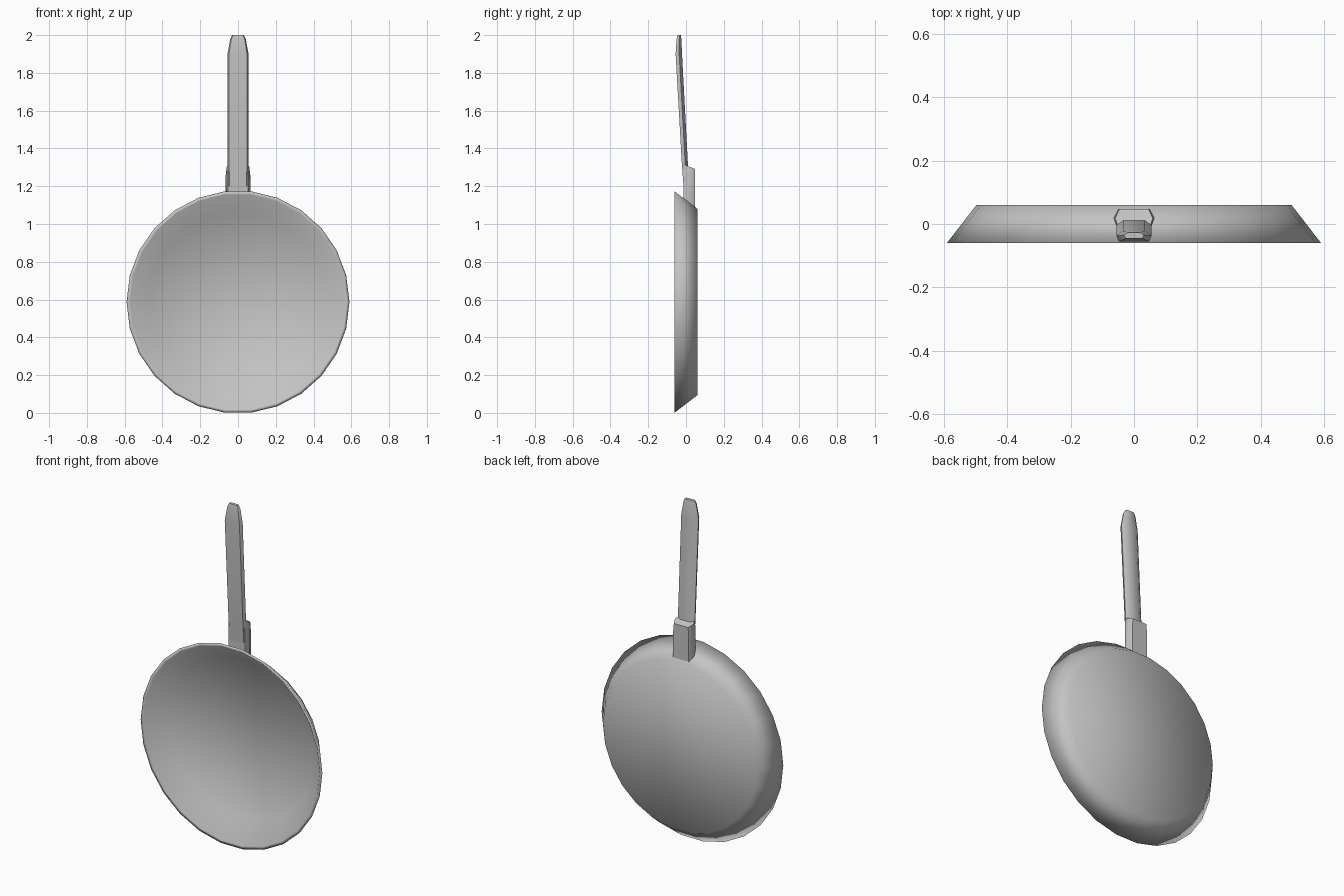
import bpy, bmesh
from math import cos, sin, tau, radians

cube = bpy.data.objects.get("Cube")
if cube:
    bpy.data.objects.remove(cube, do_unlink=True)

metal = bpy.data.materials.new("grey_metal")
metal.use_nodes = True
metal.diffuse_color = (0.55, 0.55, 0.55, 1)
metal.node_tree.nodes["Principled BSDF"].inputs["Base Color"].default_value = metal.diffuse_color


def loft(name, rings, sharp=None):
    """Skin a list of equal-length point rings and cap both ends."""
    bm = bmesh.new()
    loops = [[bm.verts.new(p) for p in ring] for ring in rings]
    for a, b in zip(loops, loops[1:]):
        for i in range(len(a)):
            j = (i + 1) % len(a)
            bm.faces.new((a[i], a[j], b[j], b[i]))
    bm.faces.new(loops[0])
    bm.faces.new(loops[-1])
    bmesh.ops.recalc_face_normals(bm, faces=bm.faces)
    for f in bm.faces:
        f.smooth = True
    mesh = bpy.data.meshes.new(name)
    bm.to_mesh(mesh)
    bm.free()
    if sharp:
        mesh.set_sharp_from_angle(angle=radians(sharp))
    mesh.materials.append(metal)
    obj = bpy.data.objects.new(name, mesh)
    bpy.context.collection.objects.link(obj)
    return obj


# Pan: back, flared wall, thin lip, inner wall and floor
SIDES, CENTRE = 26, 0.587


def circle(r, y):
    return [(r * cos(tau * i / SIDES), y, CENTRE + r * sin(tau * i / SIDES))
            for i in range(SIDES)]


pan_profile = [(0.497, 0.06), (0.59, -0.06), (0.572, -0.06), (0.475, 0.04)]
loft("pan", [circle(r, y) for r, y in pan_profile])


# Handle parts share a mirrored six-sided section
def section(half, z, y=0.0, width=1.0, depth=1.0, slant=0.0):
    pts = half + [(-x, v) for x, v in reversed(half)]
    return [(x * width, y + v * depth, z + slant * v * depth) for x, v in pts]


# Sleeve follows the slope of the pan wall at its lower end
sleeve = [(0.053, -0.012), (0.065, 0.018), (0.05, 0.047)]
loft("handle_sleeve", [
    section(sleeve, 1.12, slant=-0.8),
    section(sleeve, 1.265, slant=-0.4),
    section(sleeve, 1.31, width=0.92, slant=-0.4)], sharp=50)

# Grip leans forward and tapers at the tip
grip = [(0.85, -0.5), (1.0, 0.05), (0.62, 0.5)]
grip_rings = [  # height, y centre, half width, thickness
    (1.14, 0.006, 0.053, 0.03),
    (1.32, -0.006, 0.055, 0.032),
    (1.9, -0.038, 0.056, 0.034),
    (1.98, -0.037, 0.041, 0.025),
    (2.0, -0.036, 0.031, 0.018)]
loft("handle_grip", [section(grip, z, y, w, d) for z, y, w, d in grip_rings], sharp=60)
